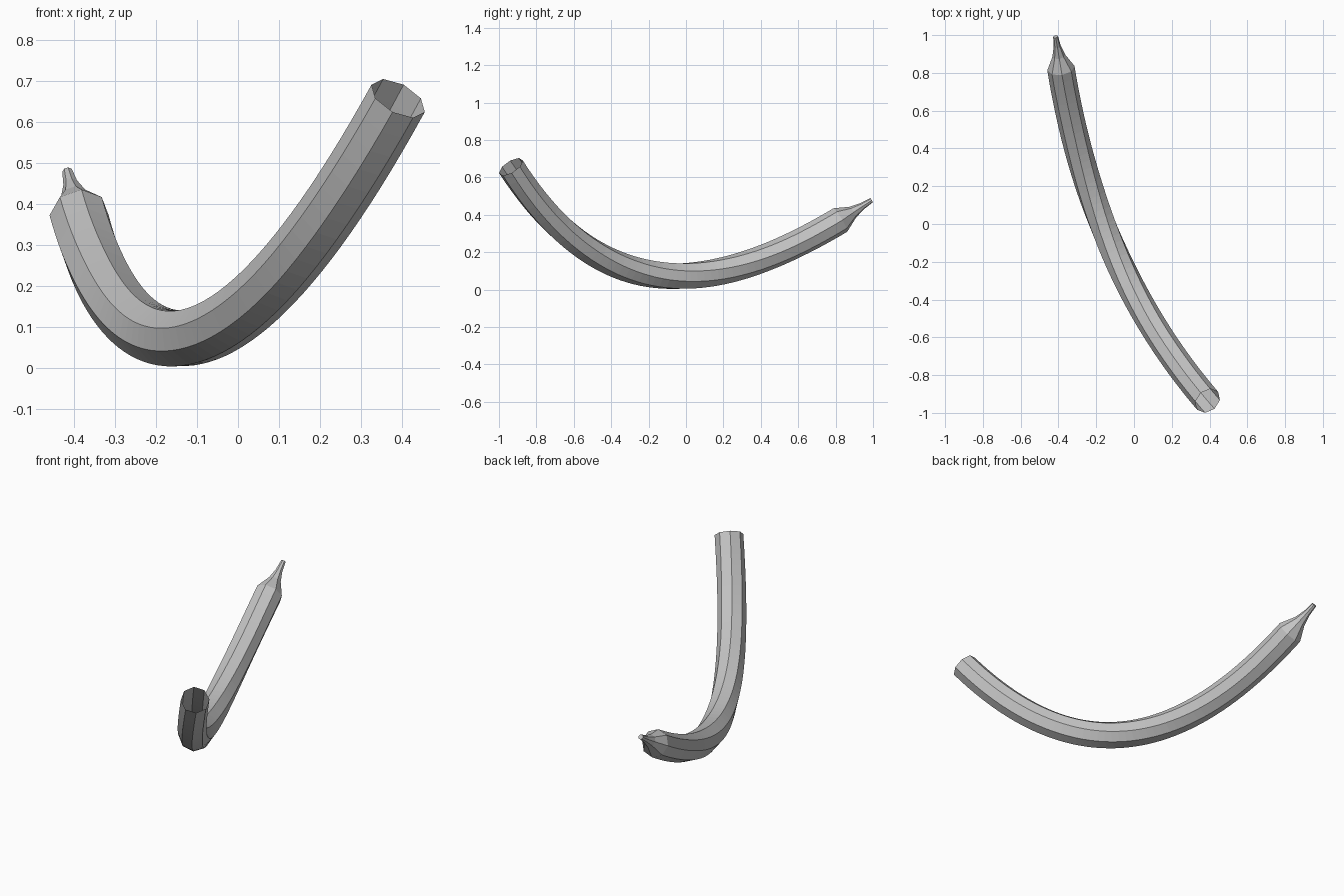
import bpy, bmesh, math
from mathutils import Vector

old = bpy.data.objects.get("Cube")
if old:
    bpy.data.objects.remove(old, do_unlink=True)

SIDES, STEPS, RADIUS = 8, 48, 0.073
TWIST = math.radians(45)

# Control points of the bent centre line, front mouth to back shoulder
A, B, C, D = [Vector(p) for p in (
    (0.39, -0.936, 0.657), (-0.04, -0.435, -0.125),
    (-0.281, 0.17, -0.018), (-0.387, 0.825, 0.372))]
TIP = Vector((-0.415, 0.992, 0.478))


def centre(t):
    s = 1 - t
    return A * s**3 + B * (3 * s * s * t) + C * (3 * s * t * t) + D * t**3


def tangent(t):
    s = 1 - t
    return ((B - A) * s * s + (C - B) * (2 * s * t) + (D - C) * t * t).normalized()


def add_ring(bm, point, direction, radius, roll):
    side = direction.cross(Vector((0, 0, 1))).normalized()
    up = side.cross(direction)
    ring = []
    for i in range(SIDES):
        a = math.tau * i / SIDES - roll
        ring.append(bm.verts.new(point + (side * math.cos(a) + up * math.sin(a)) * radius))
    return ring


bm = bmesh.new()

# Tube with a gentle twist through its middle, open at the front
rings = []
for k in range(STEPS + 1):
    t = k / STEPS
    f = min(max((t - 0.2) / 0.7, 0), 1)
    roll = TWIST * f * f * (3 - 2 * f)
    rings.append(add_ring(bm, centre(t), tangent(t), RADIUS, roll))

# Pinched nozzle at the back
axis = (TIP - D).normalized()
for f, radius in ((0.4, 0.034), (0.7, 0.019), (1.0, 0.013)):
    rings.append(add_ring(bm, D.lerp(TIP, f), axis, radius, TWIST))

for r, s in zip(rings, rings[1:]):
    for i in range(SIDES):
        j = (i + 1) % SIDES
        bm.faces.new((r[i], r[j], s[j], s[i]))
bm.faces.new(rings[-1])
bmesh.ops.recalc_face_normals(bm, faces=bm.faces)

mesh = bpy.data.meshes.new("curved_tube")
bm.to_mesh(mesh)
bm.free()
tube = bpy.data.objects.new("curved_tube", mesh)
bpy.context.collection.objects.link(tube)

# Plain grey finish
grey = bpy.data.materials.new("plain_grey")
grey.use_nodes = True
colour = (0.55, 0.55, 0.55, 1)
grey.diffuse_color = colour
grey.node_tree.nodes["Principled BSDF"].inputs["Base Color"].default_value = colour
mesh.materials.append(grey)
